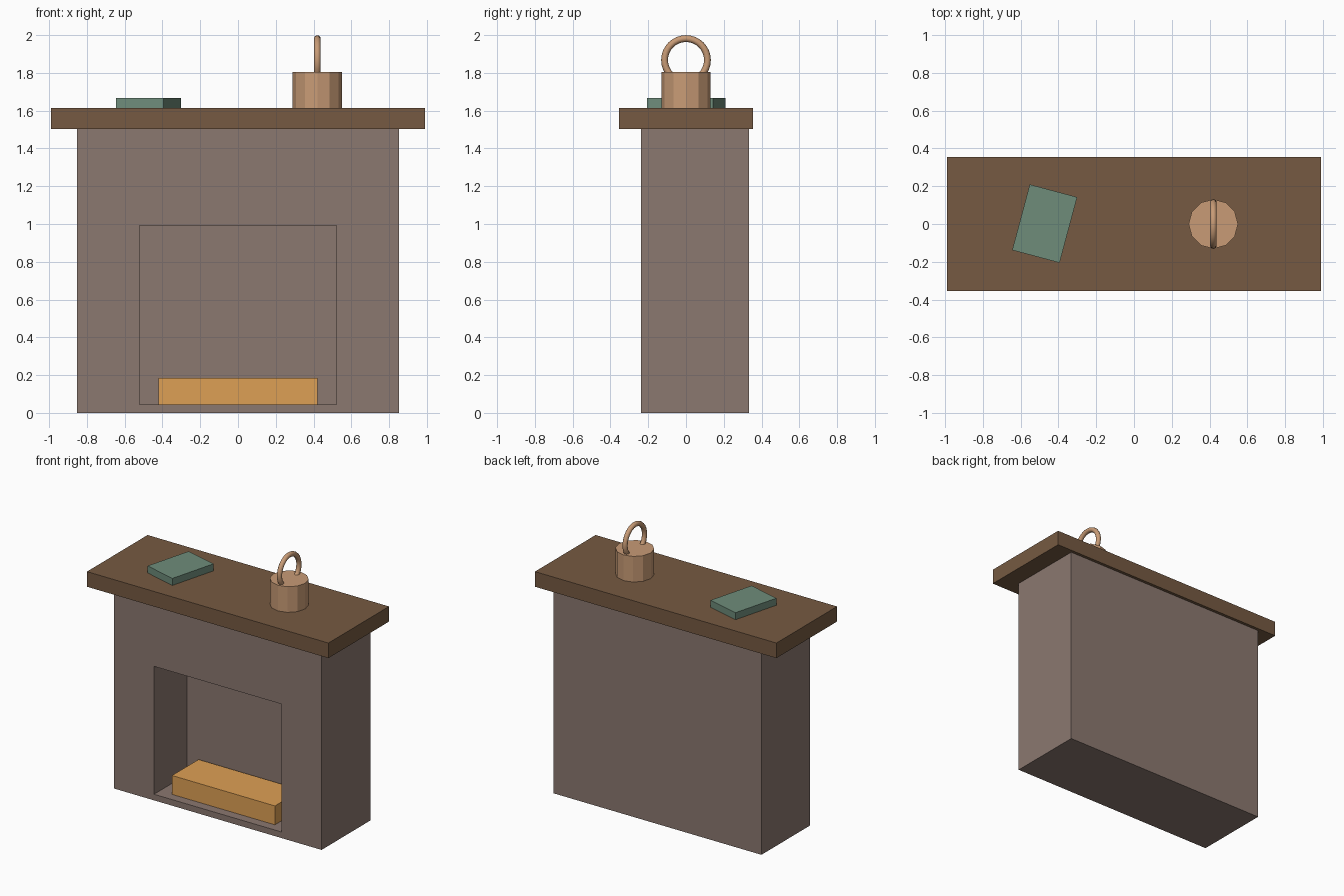
import bpy, bmesh, math

if "Cube" in bpy.data.objects:
    bpy.data.objects.remove(bpy.data.objects["Cube"])


def colour(ob, rgb):
    mat = bpy.data.materials.get(str(rgb)) or bpy.data.materials.new(str(rgb))
    mat.diffuse_color = (*rgb, 1)
    mat.use_nodes = True
    mat.node_tree.nodes["Principled BSDF"].inputs["Base Color"].default_value = mat.diffuse_color
    ob.data.materials.append(mat)


def box(name, x, y, z, rgb, turn=0):
    """Box from (min, max) ranges, optionally turned about z."""
    bpy.ops.mesh.primitive_cube_add(size=1)
    ob = bpy.context.object
    ob.name = name
    ob.location = [sum(r) / 2 for r in (x, y, z)]
    ob.scale = [r[1] - r[0] for r in (x, y, z)]
    ob.rotation_euler.z = math.radians(turn)
    colour(ob, rgb)
    return ob


STONE = (0.258, 0.188, 0.162)
WOOD = (0.181, 0.102, 0.054)
FIRE = (0.73, 0.352, 0.089)
GREEN = (0.156, 0.263, 0.195)
COPPER = (0.578, 0.328, 0.181)

# Surround: rectangular loops from back, round the front, into the recess
loops = [(0.852, 0.0, 1.503, 0.333), (0.852, 0.0, 1.503, -0.238),
         (0.522, 0.045, 0.993, -0.238), (0.522, 0.045, 0.993, 0.15)]
bm = bmesh.new()
rings = [[bm.verts.new(p) for p in ((-w, y, lo), (w, y, lo), (w, y, hi), (-w, y, hi))]
         for w, lo, hi, y in loops]
for a, b in zip(rings, rings[1:]):
    for i in range(4):
        j = (i + 1) % 4
        bm.faces.new((a[i], a[j], b[j], b[i]))
bm.faces.new(rings[0])
bm.faces.new(rings[-1])
bmesh.ops.recalc_face_normals(bm, faces=bm.faces)
mesh = bpy.data.meshes.new("surround")
bm.to_mesh(mesh)
bm.free()
surround = bpy.data.objects.new("surround", mesh)
bpy.context.collection.objects.link(surround)
colour(surround, STONE)

# Mantel shelf, glowing fire bed and a book
box("mantel_shelf", (-0.99, 0.99), (-0.355, 0.355), (1.503, 1.615), WOOD)
box("fire_bed", (-0.422, 0.422), (-0.17, 0.14), (0.045, 0.185), FIRE)
box("book", (-0.603, -0.343), (-0.178, 0.182), (1.615, 1.667), GREEN, -15)

# Clock body with twelve flat sides
bpy.ops.mesh.primitive_cylinder_add(vertices=12, radius=0.131, depth=0.19,
                                    location=(0.42, 0, 1.71))
clock = bpy.context.object
clock.name = "clock_body"
colour(clock, COPPER)

# Ring handle sunk into the clock
bpy.ops.mesh.primitive_torus_add(major_radius=0.1135, minor_radius=0.018,
                                 major_segments=32, minor_segments=10,
                                 location=(0.42, 0, 1.868),
                                 rotation=(0, math.pi / 2, 0))
handle = bpy.context.object
handle.name = "clock_handle"
colour(handle, COPPER)
bpy.ops.object.shade_smooth_by_angle(angle=math.radians(50))
